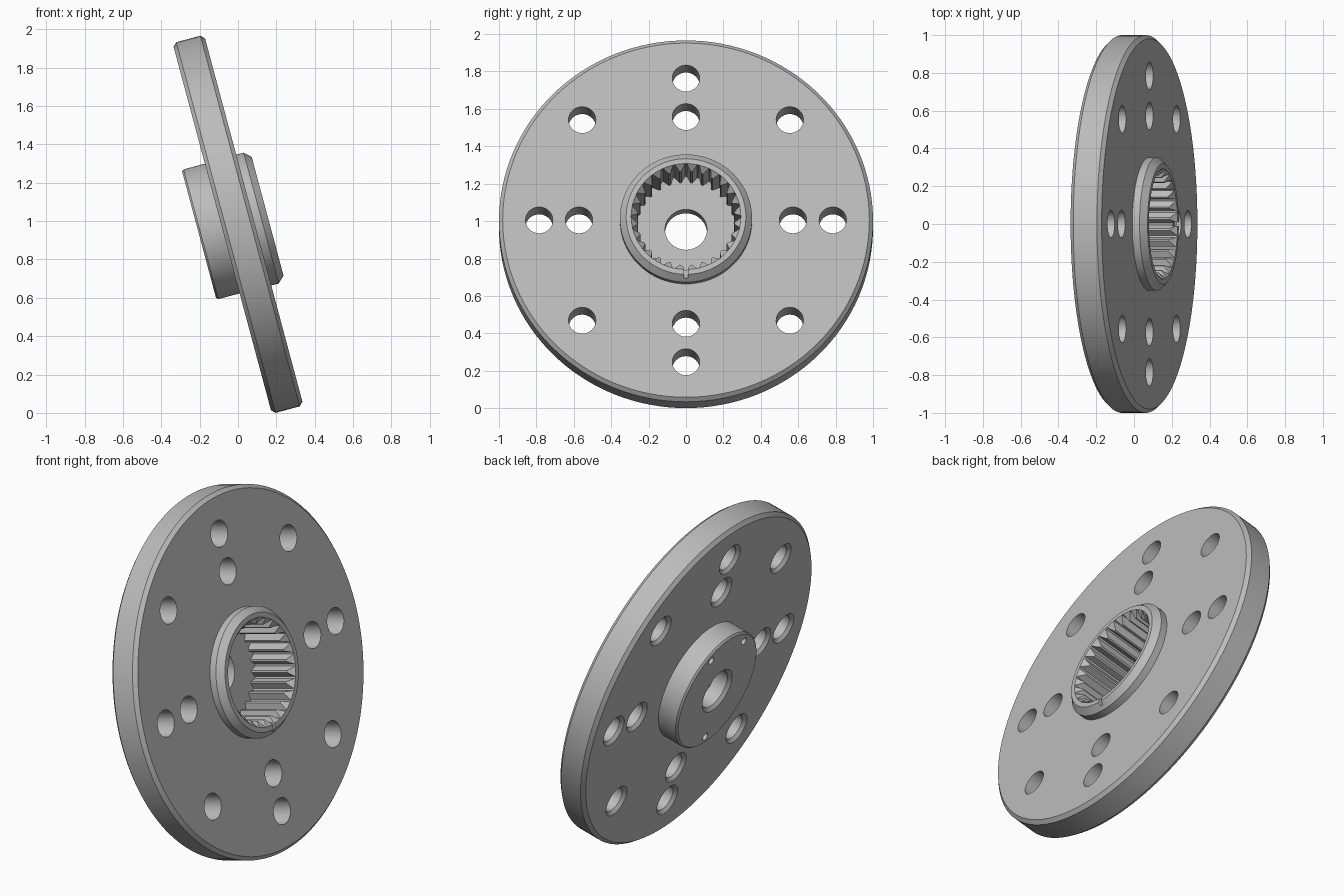
import bpy, bmesh, math
from mathutils import Matrix, Vector

if "Cube" in bpy.data.objects:
    bpy.data.objects.remove(bpy.data.objects["Cube"])

TILT = Matrix.Translation((0, 0, 0.983)) @ Matrix.Rotation(math.radians(75), 4, 'Y')

steel = bpy.data.materials.new("grey_steel")
steel.diffuse_color = (0.5, 0.5, 0.5, 1)
steel.use_nodes = True
steel.node_tree.nodes["Principled BSDF"].inputs["Base Color"].default_value = steel.diffuse_color


def make_object(name, bm):
    bmesh.ops.recalc_face_normals(bm, faces=bm.faces[:])
    mesh = bpy.data.meshes.new(name)
    bm.to_mesh(mesh)
    bm.free()
    ob = bpy.data.objects.new(name, mesh)
    bpy.context.collection.objects.link(ob)
    mesh.materials.append(steel)
    return ob


def loft(name, rings):
    """Closed solid through equal-length rings of points."""
    bm = bmesh.new()
    loops = [[bm.verts.new(p) for p in ring] for ring in rings]
    n = len(loops[0])
    for a, b in zip(loops, loops[1:]):
        for i in range(n):
            bm.faces.new((a[i], a[(i + 1) % n], b[(i + 1) % n], b[i]))
    bm.faces.new(loops[0])
    bm.faces.new(loops[-1])
    return make_object(name, bm)


def lathe(name, profile, segments, x=0, y=0):
    """Revolve (radius, height) points about the local z axis at x, y."""
    turn = [2 * math.pi * i / segments for i in range(segments)]
    return loft(name, [[(x + r * math.cos(t), y + r * math.sin(t), z) for t in turn]
                       for r, z in profile])


# Flange with a hub on both sides, as one turned body
flange = lathe("splined_flange", [
    (0.34, -0.21), (0.35, -0.20), (0.35, -0.085),
    (0.98, -0.085), (1.0, -0.065), (1.0, 0.065), (0.98, 0.085),
    (0.353, 0.085), (0.353, 0.125), (0.32, 0.16)], 128)

cutters = []

# Splined bore: 28 triangular teeth with narrow flats
TEETH = 28
star = []
for i in range(TEETH):
    for step, r in ((-0.08, 0.293), (0.08, 0.293), (0.42, 0.26), (0.58, 0.26)):
        t = 2 * math.pi * (i + step) / TEETH
        star.append((r * math.cos(t), r * math.sin(t)))
cutters.append(loft("spline_cutter", [[(x, y, z) for x, y in star] for z in (-0.11, 0.2)]))

# Bevelled mouth of the bore
cutters.append(lathe("mouth_cutter", [(0.245, 0.112), (0.298, 0.165)], 96))

# Centre hole, bevelled at the back
cutters.append(lathe("centre_cutter", [
    (0.14, -0.22), (0.13, -0.21), (0.112, -0.192), (0.112, 0.0)], 48))

# Bolt holes: eight on the outer circle, four on the inner one
for count, radius in ((8, 0.785), (4, 0.572)):
    for i in range(count):
        t = 2 * math.pi * i / count
        cutters.append(lathe("bolt_cutter", [
            (0.093, -0.1), (0.093, -0.087), (0.073, -0.067), (0.073, 0.1)], 32,
            radius * math.cos(t), radius * math.sin(t)))

# Three blind pin holes in the back hub
for deg in (0, 150, 210):
    t = math.radians(deg)
    cutters.append(lathe("pin_cutter", [(0.022, -0.25), (0.022, -0.14)], 16,
                         0.3 * math.cos(t), 0.3 * math.sin(t)))

# Small slot in the front rim
cutters.append(loft("slot_cutter", [
    [(0.25, -0.01, z), (0.335, -0.01, z), (0.335, 0.01, z), (0.25, 0.01, z)]
    for z in (0.135, 0.2)]))

# Cut everything out, then drop the cutters
bpy.context.view_layer.objects.active = flange
flange.select_set(True)
for cutter in cutters:
    cutter.hide_render = True
    mod = flange.modifiers.new("cut", 'BOOLEAN')
    mod.operation = 'DIFFERENCE'
    mod.solver = 'EXACT'
    mod.object = cutter
    bpy.ops.object.modifier_apply(modifier=mod.name)
    bpy.data.objects.remove(cutter)

# Tilt into place and smooth the turned surfaces
flange.matrix_world = TILT
bpy.ops.object.shade_smooth_by_angle(angle=math.radians(25))
